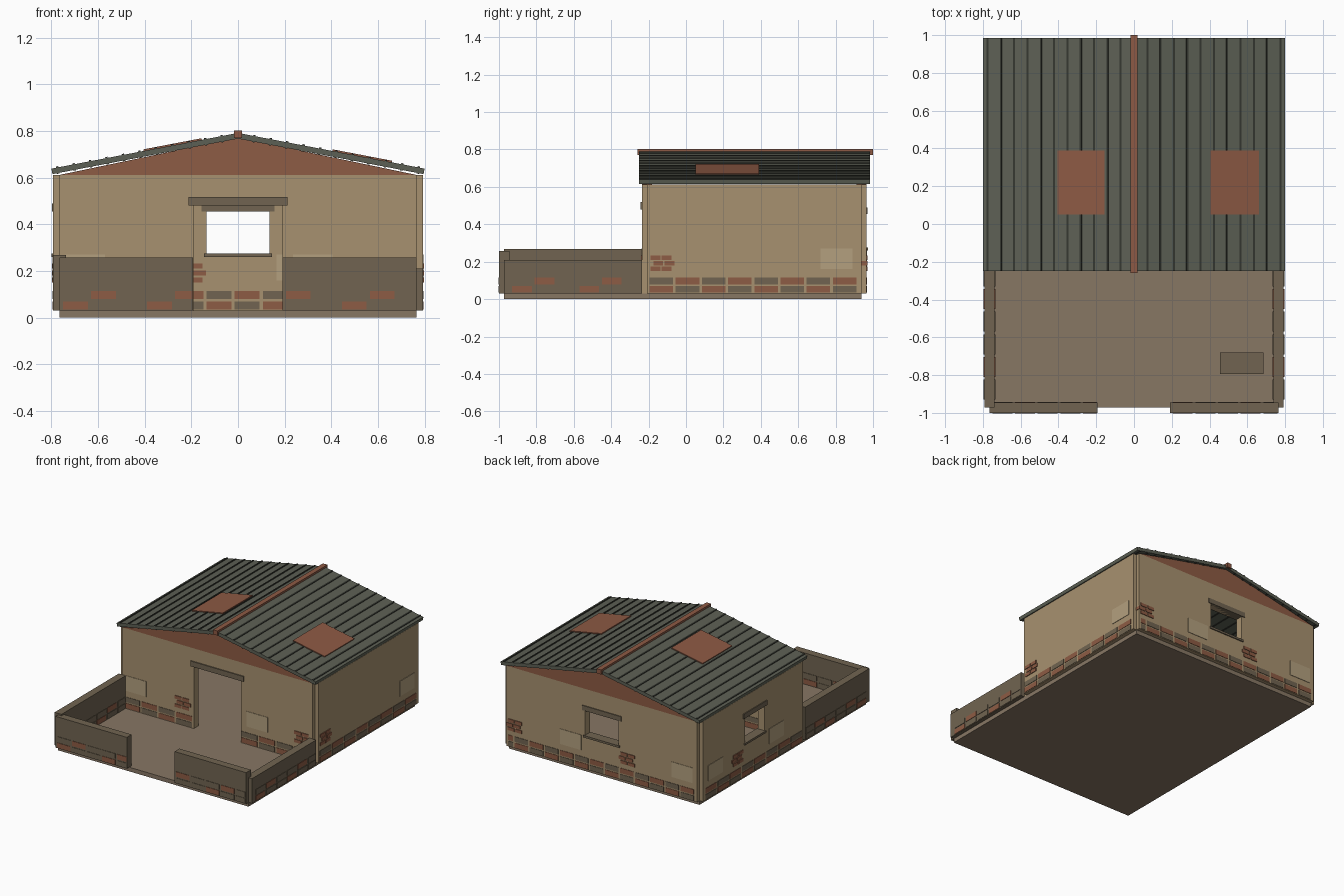
import bpy, bmesh, math
from mathutils import Vector

if "Cube" in bpy.data.objects:
    bpy.data.objects.remove(bpy.data.objects["Cube"])


def material(name, r, g, b):
    m = bpy.data.materials.new(name)
    m.diffuse_color = [(c / 255) ** 2.2 for c in (r, g, b)] + [1]
    m.use_nodes = True
    m.node_tree.nodes["Principled BSDF"].inputs["Base Color"].default_value = m.diffuse_color
    return m


PLASTER = material("plaster", 166, 144, 111)
PATCH = material("pale_plaster", 178, 159, 126)
STONE = material("stone", 112, 100, 82)
BRICK = material("brick", 140, 92, 70)
RUST = material("rust", 140, 90, 70)
EARTH = material("earth", 134, 118, 100)
SHEET = material("roof_sheet", 93, 96, 85)
SEAM = material("roof_seam", 56, 58, 52)


def finish(name, bm, mat):
    bmesh.ops.recalc_face_normals(bm, faces=bm.faces)
    me = bpy.data.meshes.new(name)
    bm.to_mesh(me)
    bm.free()
    me.materials.append(mat)
    ob = bpy.data.objects.new(name, me)
    bpy.context.collection.objects.link(ob)
    return ob


def boxes(name, mat, bounds):
    """One object out of boxes given as x0, x1, y0, y1, z0, z1."""
    bm = bmesh.new()
    for x0, x1, y0, y1, z0, z1 in bounds:
        vs = bmesh.ops.create_cube(bm, size=1)["verts"]
        bmesh.ops.scale(bm, vec=(x1 - x0, y1 - y0, z1 - z0), verts=vs)
        bmesh.ops.translate(bm, vec=((x0 + x1) / 2, (y0 + y1) / 2, (z0 + z1) / 2), verts=vs)
    return finish(name, bm, mat)


def prisms(name, mat, profiles, y0, y1):
    """Extrude x-z profiles along y."""
    bm = bmesh.new()
    for prof in profiles:
        f = bm.faces.new([bm.verts.new((x, y0, z)) for x, z in prof])
        ext = bmesh.ops.extrude_face_region(bm, geom=[f])["geom"]
        bmesh.ops.translate(bm, vec=(0, y1 - y0, 0),
                            verts=[v for v in ext if isinstance(v, bmesh.types.BMVert)])
    return finish(name, bm, mat)


# Wall centre lines and sizes
HX, YF, YB, YY = 0.765, -0.208, 0.938, -0.972
T, FLOOR, TOP = 0.055, 0.03, 0.612


def along(axis, pos, u0, u1, z0, z1, t=T):
    """Box in a wall running along an axis, centred on the wall line."""
    lo, hi = pos - t / 2, pos + t / 2
    return (u0, u1, lo, hi, z0, z1) if axis == "x" else (lo, hi, u0, u1, z0, z1)


def wall(name, axis, pos, u0, u1, opening=None):
    if not opening:
        return boxes(name, PLASTER, [along(axis, pos, u0, u1, FLOOR, TOP)])
    a, b, lo, hi = opening
    parts = [along(axis, pos, u0, a, FLOOR, TOP), along(axis, pos, b, u1, FLOOR, TOP),
             along(axis, pos, a, b, hi, TOP)]
    if lo > FLOOR:
        parts.append(along(axis, pos, a, b, FLOOR, lo))
    return boxes(name, PLASTER, parts)


# Ground slab
boxes("floor_slab", EARTH, [(-HX, HX, YY, YB, 0, FLOOR)])

# House walls with doorway and two windows
DOOR = (-0.19, 0.19, FLOOR, 0.48)
BACKWIN = (-0.135, 0.135, 0.27, 0.455)
SIDEWIN = (0.23, 0.455, 0.27, 0.455)
wall("front_wall", "x", YF, -HX, HX, DOOR)
wall("back_wall", "x", YB, -HX, HX, BACKWIN)
wall("left_wall", "y", -HX, YF, YB, SIDEWIN)
wall("right_wall", "y", HX, YF, YB)

# Lintels and sills
boxes("door_lintel", STONE, [along("x", YF, -0.213, 0.213, 0.48, 0.518, 0.07)])
for label, axis, pos, w in (("back", "x", YB, BACKWIN), ("left", "y", -HX, SIDEWIN)):
    boxes(label + "_window_lintel", STONE, [along(axis, pos, w[0] - 0.022, w[1] + 0.022, 0.455, 0.49, 0.067)])
    boxes(label + "_window_sill", STONE, [along(axis, pos, w[0] - 0.01, w[1] + 0.01, 0.26, 0.275, 0.07)])

# Yard walls and a low stone block
boxes("yard_front_walls", STONE, [along("x", YY, s, e, FLOOR, 0.257)
                                  for s, e in ((-HX, -0.193), (0.19, HX))])
boxes("yard_left_wall", STONE, [along("y", -HX, YY, YF - T / 2, FLOOR, 0.268)])
boxes("yard_right_wall", STONE, [along("y", HX, YY, YF - T / 2, FLOOR, 0.21)])
boxes("yard_block", STONE, [(0.455, 0.685, -0.795, -0.68, FLOOR, 0.07)])

# Two exposed masonry courses at the foot of every wall
red, grey = [], []


def course(axis, pos, u0, u1, pitch, period, shift=0):
    for row in range(2):
        z = 0.034 + row * 0.045
        for i in range(math.ceil((u1 - u0) / pitch)):
            a = u0 + i * pitch
            b = min(a + pitch - 0.014, u1)
            if b - a > 0.01:
                kind = red if (i + shift - row) % period == 0 else grey
                kind.append(along(axis, pos, a, b, z, z + 0.036, T + 0.006))


course("x", YF, -0.75, -0.195, 0.14, 2)
course("x", YF, 0.195, 0.75, 0.14, 2)
course("x", YB, -0.74, 0.75, 0.121, 2, 1)
course("y", -HX, -0.195, 0.925, 0.14, 2)
course("y", HX, -0.195, 0.925, 0.14, 2)
course("x", YY, -0.75, -0.195, 0.12, 3)
course("x", YY, 0.205, 0.76, 0.12, 3, 1)
course("y", -HX, -0.93, -0.24, 0.12, 3)
course("y", HX, -0.93, -0.24, 0.12, 3)

# Small clusters of exposed bricks
for axis, pos, u in (("x", YF, -0.34), ("x", YF, 0.62), ("x", YB, -0.265), ("x", YB, 0.64),
                     ("y", HX, -0.19), ("y", -HX, 0.48)):
    for row in range(3):
        for i in range(2):
            a = u + i * 0.06 + (row % 2) * 0.015
            z = 0.15 + row * 0.03
            red.append(along(axis, pos, a, a + 0.053, z, z + 0.023, T + 0.01))
boxes("exposed_bricks", BRICK, red)
boxes("foot_stones", STONE, grey)

# Pale repair patches
boxes("plaster_patches", PATCH, [along(axis, pos, u, u + 0.17, 0.16, 0.27, T + 0.006) for axis, pos, u in (
    ("x", YF, -0.74), ("x", YF, 0.235), ("x", YB, -0.73), ("x", YB, 0.165),
    ("y", HX, 0.72), ("y", -HX, 0.71), ("y", -HX, 0.01))])

# Gables under the roof
for label, pos in (("front", YF), ("back", YB)):
    prisms(label + "_gable", BRICK, [[(-HX, TOP), (HX, TOP), (0, 0.772)]], pos - T / 2, pos + T / 2)

# Roof: sloping sheets, raised seams and rust patches
ANG = math.atan2(0.153, 0.8)
DIR, NOR = Vector((math.cos(ANG), -math.sin(ANG))), Vector((math.sin(ANG), math.cos(ANG)))


def slope(side, x0, x1, n0, n1):
    """Profile on one roof slope between two x positions and two normal offsets."""
    pts = []
    for x, n in ((x0, n0), (x1, n0), (x1, n1), (x0, n1)):
        p = Vector((0, 0.792)) + DIR * (x / DIR.x) + NOR * n
        pts.append((side * p.x, p.y))
    return pts


for side, label, p0, p1 in ((-1, "left", 0.155, 0.405), (1, "right", 0.405, 0.66)):
    prisms(label + "_roof_sheet", SHEET, [slope(side, 0, 0.8, -0.024, 0)], -0.25, 0.985)
    seams = [0.775 - 0.0705 * k for k in range(11)]
    prisms(label + "_roof_seams", SEAM,
           [slope(side, x - 0.005, x + 0.005, -0.027, 0.005) for x in seams], -0.249, 0.984)
    prisms(label + "_rust_patch", RUST, [slope(side, p0, p1, -0.002, 0.007)], 0.05, 0.39)

# Ridge cap
boxes("ridge_cap", RUST, [(-0.018, 0.018, -0.26, 1.0, 0.77, 0.803)])
